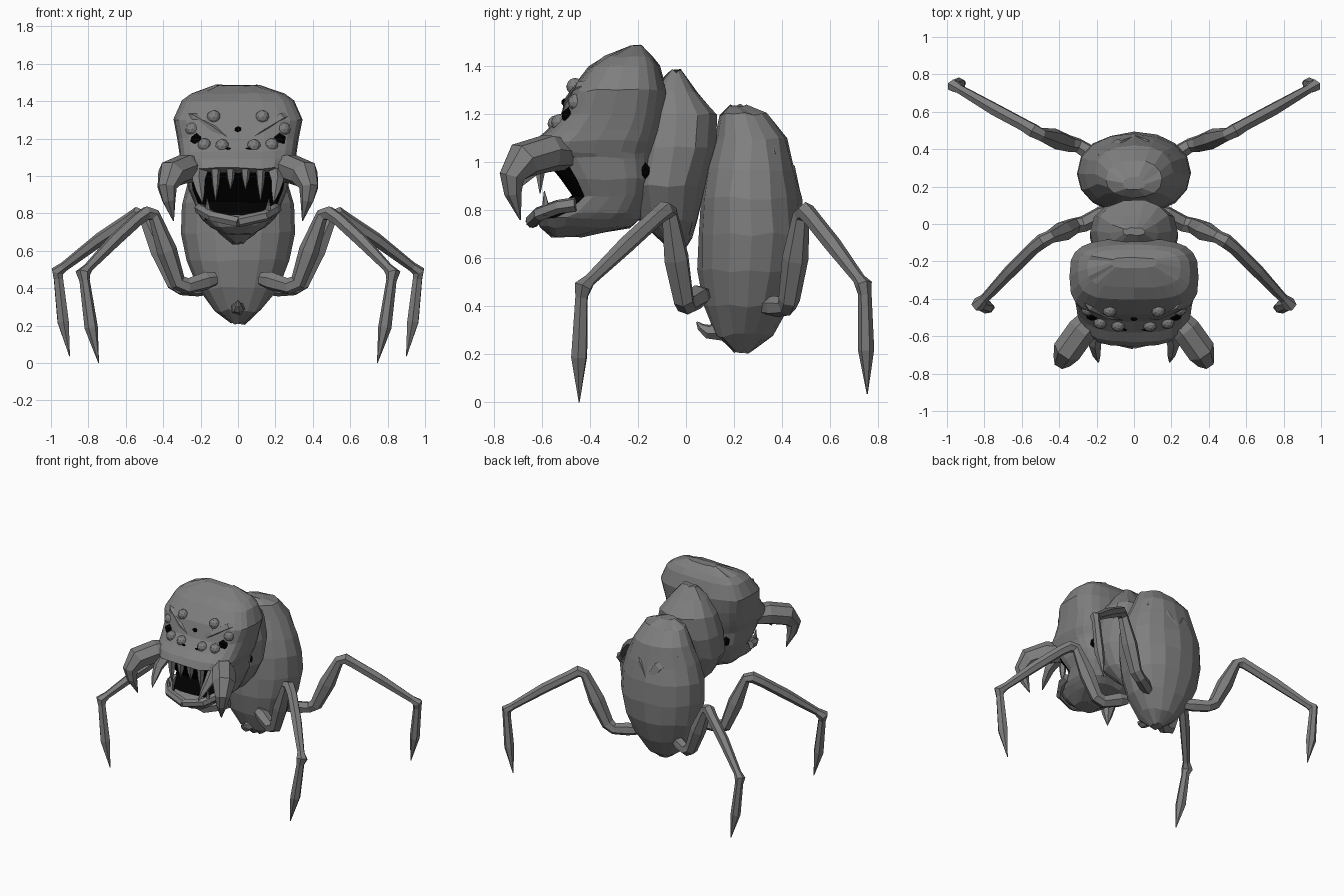
import bpy, bmesh, math, random
from mathutils import Vector, Matrix

random.seed(4)
if "Cube" in bpy.data.objects:
    bpy.data.objects.remove(bpy.data.objects["Cube"])


def material(name, value):
    m = bpy.data.materials.new(name)
    m.use_nodes = True
    colour = (value, value, value, 1)
    m.diffuse_color = colour
    m.node_tree.nodes["Principled BSDF"].inputs["Base Color"].default_value = colour
    return m


GREY = material("dull_grey", 0.21)
BLACK = material("black", 0.0)


def finish(name, bm, mats=(GREY,)):
    bmesh.ops.recalc_face_normals(bm, faces=bm.faces)
    mesh = bpy.data.meshes.new(name)
    bm.to_mesh(mesh)
    bm.free()
    for m in mats:
        mesh.materials.append(m)
    ob = bpy.data.objects.new(name, mesh)
    bpy.context.collection.objects.link(ob)
    return ob


def skin(bm, rings):
    """Bridge successive rings of points and cap both ends."""
    rows = [[bm.verts.new(p) for p in ring] for ring in rings]
    n = len(rows[0])
    for a, b in zip(rows, rows[1:]):
        for i in range(n):
            j = (i + 1) % n
            bm.faces.new((a[i], a[j], b[j], b[i]))
    bm.faces.new(rows[0])
    bm.faces.new(rows[-1])


def body(name, levels, power=2.0, sides=16, jitter=0.009, mats=(GREY,)):
    """Stack of rounded rings: (height, front y, back y, half width)."""
    rings = []
    for z, front, back, half in levels:
        ring = []
        for i in range(sides):
            a = math.tau * i / sides
            c, s = math.cos(a), math.sin(a)
            x = half * math.copysign(abs(c) ** (2 / power), c)
            y = (front + back) / 2 + (back - front) / 2 * math.copysign(abs(s) ** (2 / power), s)
            ring.append(Vector((x, y + random.uniform(-jitter, jitter) / 2,
                                z + random.uniform(-jitter, jitter))))
        rings.append(ring)
    bm = bmesh.new()
    skin(bm, rings)
    return finish(name, bm, mats)


def tube(name, path, sides=6, side=1):
    """Tapered limb through (x, y, z, radius) points; side=-1 mirrors it."""
    pts = [Vector((p[0] * side, p[1], p[2])) for p in path]
    dirs = [(b - a).normalized() for a, b in zip(pts, pts[1:])]
    rings, old = [], None
    for i, p in enumerate(pts):
        t = (dirs[max(i - 1, 0)] + dirs[min(i, len(dirs) - 1)]).normalized()
        u = t.orthogonal().normalized() if old is None else old.rotation_difference(t) @ u
        old, v = t, t.cross(u)
        r = path[i][3]
        rings.append([p + r * (math.cos(math.tau * k / sides) * u + math.sin(math.tau * k / sides) * v)
                      for k in range(sides)])
    bm = bmesh.new()
    skin(bm, rings)
    return finish(name, bm)


def ball(name, centre, radii, mat=GREY, detail=2):
    bm = bmesh.new()
    bmesh.ops.create_icosphere(bm, subdivisions=detail, radius=1,
                               matrix=Matrix.Translation(centre) @ Matrix.Diagonal((*radii, 1)))
    return finish(name, bm, (mat,))


# Abdomen and thorax
body("abdomen", [
    (1.235, .18, .25, .06), (1.2, .14, .34, .15), (1.1, .12, .425, .21),
    (.97, .085, .455, .265), (.85, .06, .48, .30), (.7, .05, .49, .305),
    (.55, .05, .48, .275), (.4, .075, .43, .215), (.28, .125, .36, .125), (.21, .2, .28, .04)], power=2.15)
body("thorax", [
    (1.38, -.06, -.02, .06), (1.3, -.15, .05, .13), (1.2, -.2, .13, .2),
    (1.06, -.22, .125, .235), (.9, -.24, .08, .235), (.76, -.2, .05, .16),
    (.69, -.13, .03, .09), (.64, -.07, 0, .03)], power=2.3, sides=14)

# Head with overhanging lip, recessed mouth and projecting jaw
head = body("head", [
    (1.485, -.235, -.18, .12), (1.44, -.34, -.135, .25), (1.40, -.405, -.11, .3),
    (1.3, -.485, -.08, .345), (1.2, -.52, -.09, .325), (1.13, -.58, -.1, .315),
    (1.09, -.63, -.11, .31), (1.04, -.655, -.12, .29), (1.02, -.59, -.13, .28),
    (.93, -.52, -.14, .265), (.86, -.475, -.16, .235), (.79, -.56, -.18, .21),
    (.765, -.62, -.19, .19), (.73, -.61, -.23, .15), (.69, -.56, -.44, .08)],
    power=3.2, sides=24, jitter=.005, mats=(GREY, BLACK))
for f in head.data.polygons:
    c = f.center
    if .775 < c.z < 1.025 and c.y < -.4 and f.normal.y < -.45:
        f.material_index = 1

# Small black forehead spot and abdomen hook
ball("forehead_spot", (0, -.508, 1.25), (.02, .012, .016), BLACK, 1)
tube("abdomen_hook", [(0, .15, .3, .045), (0, .09, .295, .03), (0, .06, .315, .016), (0, .045, .335, .004)])

for side, label in ((1, "left"), (-1, "right")):
    # Eyes with dark sockets
    for i, (x, y, z) in enumerate([(.13, -.462, 1.315), (.245, -.455, 1.25),
                                   (.18, -.525, 1.165), (.085, -.54, 1.16)]):
        ball(f"{label}_eye_{i + 1}", (x * side, y, z), (.037, .037, .037))
    ball(f"{label}_outer_socket", (.222 * side, -.49, 1.192), (.038, .03, .038), BLACK, 1)
    ball(f"{label}_inner_socket", (.055 * side, -.55, 1.14), (.036, .025, .018), BLACK, 1)
    ball(f"{label}_neck_hole", (.215 * side, -.17, .965), (.025, .02, .035), BLACK, 1)

    # Brow ridge, mostly sunk into the forehead
    tube(f"{label}_brow", [(.03, -.5, 1.18, .02), (.13, -.485, 1.25, .026),
                           (.23, -.44, 1.31, .028), (.29, -.36, 1.33, .02)], 5, side)

    # Curved outer mandible and inner fang
    tube(f"{label}_mandible", [(.18, -.46, 1.03, .06), (.28, -.57, 1.04, .08), (.355, -.675, 1.01, .08),
                               (.38, -.725, .94, .053), (.37, -.72, .87, .037), (.345, -.69, .76, .003)], 7, side)
    tube(f"{label}_inner_fang", [(.2, -.56, 1.03, .045), (.21, -.64, .97, .035),
                                 (.2, -.7, .91, .022), (.19, -.74, .86, .003)], 5, side)

    # Jaw rim
    tube(f"{label}_jaw_rim", [(.205, -.46, .825, .03), (.19, -.53, .815, .03), (.14, -.61, .785, .03),
                              (0, -.64, .755, .03)], 6, side)

    # Upper and lower teeth
    for i, (x, tip) in enumerate(((.04, .93), (.12, .87))):
        y = -.62 + x * .1
        tube(f"{label}_upper_tooth_{i + 1}", [(x, y, 1.05, .03), (x, y, (1.04 + tip) / 2, .02),
                                              (x, y, tip, .002)], 5, side)
    tube(f"{label}_lower_tooth", [(.16, -.58, .78, .024), (.165, -.59, .88, .002)], 5, side)

    # Raised chevron fold on the abdomen's back
    tube(f"{label}_back_fold", [(.2, .25, .99, .03), (.155, .345, 1.05, .045), (.07, .415, .96, .045),
                                (0, .45, .86, .03)], 5, side)

    # Front and rear legs: hip, raised thigh, shin and pointed foot
    legs = {
        "front": [(.12, .07, .45, .035), (.17, .05, .44, .05), (.27, .0, .41, .045), (.32, -.01, .43, .045),
                  (.38, -.04, .6, .055), (.45, -.07, .79, .036), (.49, -.09, .8, .04), (.54, -.13, .765, .036),
                  (.66, -.25, .655, .036), (.8, -.4, .51, .026), (.83, -.43, .48, .04), (.82, -.435, .44, .028),
                  (.785, -.445, .19, .036), (.745, -.445, 0, .002)],
        "rear": [(.15, .33, .4, .035), (.22, .37, .4, .045), (.3, .42, .4, .04), (.345, .43, .43, .045),
                 (.42, .455, .6, .055), (.5, .48, .78, .036), (.54, .5, .795, .04), (.59, .53, .76, .036),
                 (.74, .61, .66, .036), (.93, .72, .515, .026), (.965, .74, .49, .036), (.96, .745, .45, .028),
                 (.935, .75, .22, .034), (.9, .755, .035, .002)]}
    for where, path in legs.items():
        tube(f"{label}_{where}_leg", path, 6, side)
